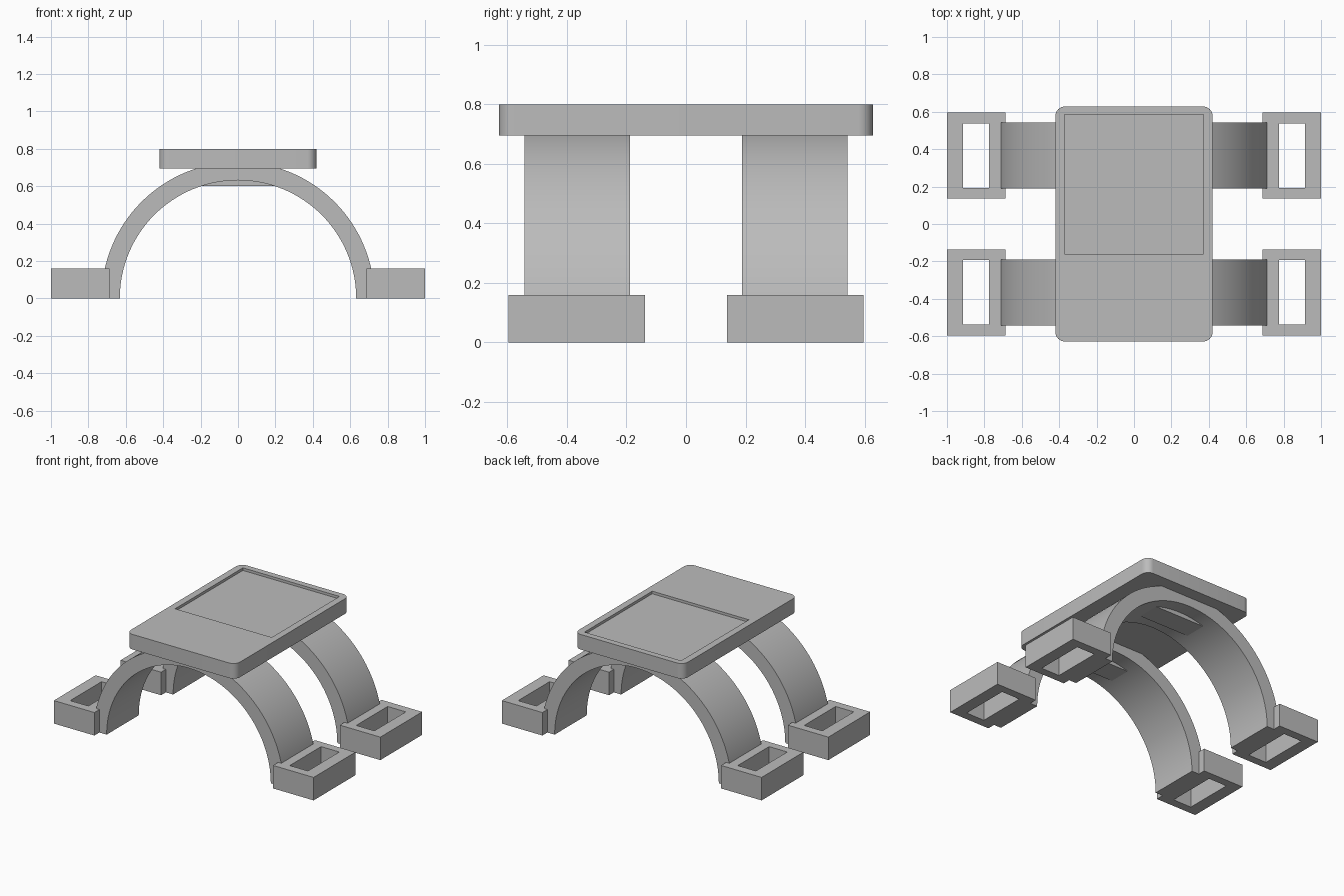
import bpy, bmesh, math
from mathutils import Matrix

old = bpy.data.objects.get("Cube")
if old:
    bpy.data.objects.remove(old, do_unlink=True)

grey = bpy.data.materials.new("plain_grey")
grey.use_nodes = True
COLOUR = (0.5, 0.5, 0.5, 1)
grey.diffuse_color = COLOUR
grey.node_tree.nodes["Principled BSDF"].inputs["Base Color"].default_value = COLOUR


def finish(name, bm):
    bmesh.ops.recalc_face_normals(bm, faces=bm.faces)
    mesh = bpy.data.meshes.new(name)
    bm.to_mesh(mesh)
    bm.free()
    mesh.materials.append(grey)
    obj = bpy.data.objects.new(name, mesh)
    bpy.context.collection.objects.link(obj)
    return obj


def box(name, x, y, z, corner=0):
    """Box from three (low, high) ranges, with optional rounded upright edges."""
    bm = bmesh.new()
    size = [b - a for a, b in (x, y, z)]
    mid = [(a + b) / 2 for a, b in (x, y, z)]
    bmesh.ops.create_cube(bm, size=1, matrix=Matrix.Translation(mid) @ Matrix.Diagonal((*size, 1)))
    if corner:
        upright = [e for e in bm.edges if abs(e.verts[0].co.z - e.verts[1].co.z) > 0.01]
        bmesh.ops.bevel(bm, geom=upright, offset=corner, segments=8, profile=0.5, affect='EDGES')
    return finish(name, bm)


def smooth(obj):
    bpy.ops.object.select_all(action='DESELECT')
    obj.select_set(True)
    bpy.context.view_layer.objects.active = obj
    bpy.ops.object.shade_smooth_by_angle(angle=math.radians(30))


def cut(obj, cutter):
    mod = obj.modifiers.new("cut", 'BOOLEAN')
    mod.operation = 'DIFFERENCE'
    mod.solver = 'EXACT'
    mod.object = cutter
    bpy.ops.object.select_all(action='DESELECT')
    obj.select_set(True)
    bpy.context.view_layer.objects.active = obj
    bpy.ops.object.modifier_apply(modifier=mod.name)
    bpy.data.objects.remove(cutter, do_unlink=True)


def arch(name, inner, outer, y0, y1, steps=64):
    bm = bmesh.new()
    angles = [math.pi * i / steps for i in range(steps + 1)]
    rings = [[bm.verts.new((r * math.cos(a), y, r * math.sin(a)))
              for r, y in ((inner, y0), (outer, y0), (outer, y1), (inner, y1))] for a in angles]
    for p, q in zip(rings, rings[1:]):
        for k in range(4):
            n = (k + 1) % 4
            bm.faces.new((p[k], p[n], q[n], q[k]))
    bm.faces.new(rings[0])
    bm.faces.new(rings[-1])
    obj = finish(name, bm)
    smooth(obj)
    return obj


def span(side, low, high):
    return tuple(sorted((side * low, side * high)))


# Top plate with a shallow rectangular recess towards the back
plate = box("top_plate", (-0.42, 0.42), (-0.628, 0.628), (0.695, 0.8), corner=0.05)
cut(plate, box("recess_cutter", (-0.372, 0.372), (-0.16, 0.585), (0.782, 0.9)))
smooth(plate)

for end, side_y in (("front", -1), ("back", 1)):
    # Half-round leg band and the flat block under its crown
    arch(end + "_arch", 0.632, 0.73, *span(side_y, 0.189, 0.542))
    box(end + "_crown_block", (-0.21, 0.21), span(side_y, 0.29, 0.445), (0.602, 0.7))
    # Feet with open slots
    for hand, side_x in (("left", 1), ("right", -1)):
        foot = box(f"{end}_{hand}_foot", span(side_x, 0.688, 1), span(side_y, 0.137, 0.597), (0, 0.16))
        cut(foot, box("slot_cutter", span(side_x, 0.775, 0.915), span(side_y, 0.193, 0.538), (-0.1, 0.3)))
